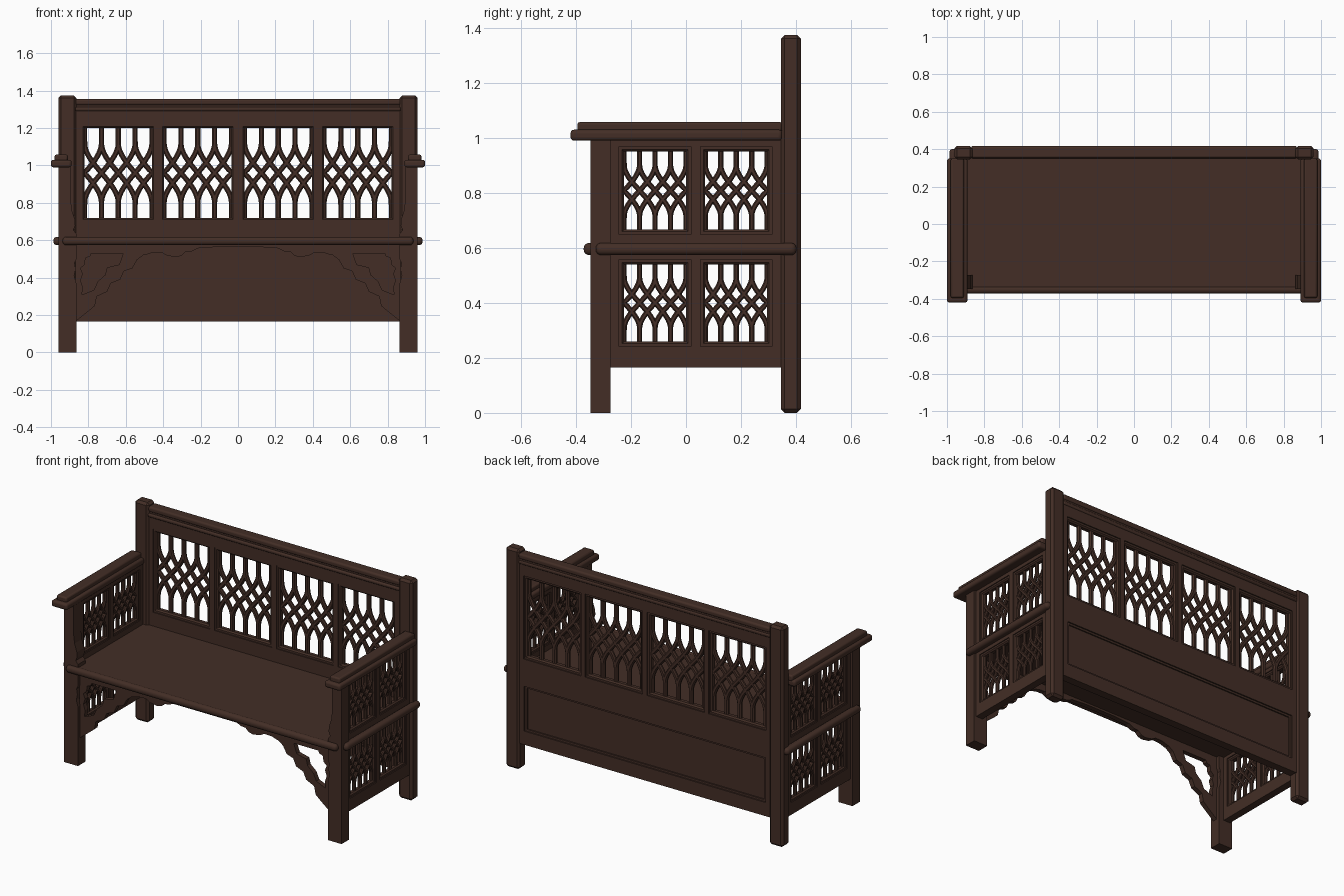
import bpy, bmesh, math
from mathutils import Vector

if "Cube" in bpy.data.objects:
    bpy.data.objects.remove(bpy.data.objects["Cube"])

wood = bpy.data.materials.new("dark_wood")
wood.diffuse_color = (0.056, 0.027, 0.019, 1)
wood.use_nodes = True
wood.node_tree.nodes["Principled BSDF"].inputs["Base Color"].default_value = wood.diffuse_color


def finish(name, bm, bevel=0.0, segs=1, mirror=False, smooth=False):
    bmesh.ops.recalc_face_normals(bm, faces=bm.faces)
    me = bpy.data.meshes.new(name)
    bm.to_mesh(me)
    bm.free()
    me.materials.append(wood)
    ob = bpy.data.objects.new(name, me)
    bpy.context.collection.objects.link(ob)
    if bevel:
        m = ob.modifiers.new("bevel", 'BEVEL')
        m.width, m.segments, m.limit_method = bevel, segs, 'ANGLE'
    if mirror:
        m = ob.modifiers.new("mirror", 'MIRROR')
        m.use_mirror_merge = False
    if smooth:
        bpy.ops.object.select_all(action='DESELECT')
        bpy.context.view_layer.objects.active = ob
        ob.select_set(True)
        bpy.ops.object.shade_smooth_by_angle(angle=math.radians(35))
    return ob


def add_box(bm, x0, x1, y0, y1, z0, z1):
    vs = bmesh.ops.create_cube(bm, size=1)["verts"]
    for v in vs:
        v.co = Vector(((x0 + x1) / 2 + v.co.x * (x1 - x0),
                       (y0 + y1) / 2 + v.co.y * (y1 - y0),
                       (z0 + z1) / 2 + v.co.z * (z1 - z0)))


def boxes(name, dims, **kw):
    bm = bmesh.new()
    for d in dims:
        add_box(bm, *d)
    return finish(name, bm, **kw)


def plate(name, pts, y0, y1, **kw):
    """Extrude an x-z outline between two y values."""
    bm = bmesh.new()
    f = bm.faces.new([bm.verts.new((x, y0, z)) for x, z in pts])
    r = bmesh.ops.extrude_face_region(bm, geom=[f])
    for v in r["geom"]:
        if isinstance(v, bmesh.types.BMVert):
            v.co.y = y1
    bmesh.ops.triangulate(bm, faces=[f for f in bm.faces if len(f.verts) > 4])
    return finish(name, bm, **kw)


def lattice(name, to_world, c, w, z0, z1, bead, depth, half, mirror):
    """Interlaced tracery with a moulded border; to_world maps (across, depth, up)."""
    bm = bmesh.new()
    n, s, h = 28, 0.17, z1 - z0
    sect = [(-1, .4), (-.5, 1), (.5, 1), (1, .4), (1, -.4), (.5, -1), (-.5, -1), (-1, -.4)]
    for a, b in ((0, 2), (2, 0), (1, 3), (3, 1), (2, 4), (4, 2), (1, -1), (3, 5)):
        path = []
        for i in range(n + 1):
            t = i / n
            k = min(max((t - s) / (1 - 2 * s), 0), 1)
            u = abs(a + (b - a) * k * k * (3 - 2 * k))
            u = 4 - abs(4 - u)
            path.append(Vector((c - w / 2 + w * u / 4, z0 + h * t)))
        rings = []
        for i, p in enumerate(path):
            d = (path[min(i + 1, n)] - path[max(i - 1, 0)]).normalized()
            nr = Vector((d.y, -d.x)) * half
            rings.append([bm.verts.new(to_world(p.x + nr.x * q, depth * r, p.y + nr.y * q))
                          for q, r in sect])
        for r0, r1 in zip(rings, rings[1:]):
            for j in range(8):
                bm.faces.new((r0[j], r0[j - 1], r1[j - 1], r1[j]))
    # border: stepped picture-frame ring
    prof = [(bead, 1.6), (bead * .4, 1.6), (0, .9), (0, -.9), (bead * .4, -1.6), (bead, -1.6)]
    corners = []
    for sx, sz in ((-1, -1), (1, -1), (1, 1), (-1, 1)):
        corners.append([bm.verts.new(to_world(c + sx * (w / 2 + o), depth * d,
                                              (z0 + z1) / 2 + sz * (h / 2 + o))) for o, d in prof])
    for i in range(4):
        p, q = corners[i - 1], corners[i]
        for j in range(6):
            bm.faces.new((p[j - 1], p[j], q[j], q[j - 1]))
    return finish(name, bm, mirror=mirror)


# posts
boxes("back_post", [(.864, .96, .345, .418, 0, 1.375)], bevel=.014, mirror=True)
plate("front_post", [(.96, 0), (.96, 1.0), (.895, 1.0), (.895, .82), (.888, .76), (.872, .71),
                     (.87, .68), (.88, .655), (.864, .635), (.864, .5), (.874, .48), (.868, .445),
                     (.876, .41), (.864, .37), (.864, 0)], -.347, -.274, mirror=True)

# seat with rounded front moulding
boxes("seat", [(-.9, .9, -.345, .38, .578, .614)])
boxes("seat_front_moulding", [(-.938, .938, -.372, -.33, .574, .618)],
      bevel=.019, segs=4, smooth=True)
boxes("side_moulding", [(.94, .987, -.328, .402, .574, .618)],
      bevel=.019, segs=4, mirror=True, smooth=True)

# armrests
boxes("armrest_lower", [(.89, 1.0, -.42, .35, .99, 1.03)], bevel=.013, segs=3,
      mirror=True, smooth=True)
boxes("armrest_upper", [(.91, .98, -.395, .35, 1.02, 1.058)], bevel=.009, segs=2,
      mirror=True, smooth=True)

# backrest frame
Y0, Y1 = .357, .408
boxes("back_frame", [
    (-.87, .87, Y0, Y1, 1.22, 1.3), (-.87, .87, Y0, Y1, .53, .70),
    (-.87, .87, Y0, Y1, .165, .25), (-.015, .015, Y0, Y1, .69, 1.23)])
boxes("back_stile", [(.412, .442, Y0, Y1, .69, 1.23), (.838, .87, Y0, Y1, .69, 1.23),
                     (.835, .87, Y0, Y1, .24, .54)], mirror=True)
boxes("back_lower_panel", [(-.84, .84, .373, .392, .24, .54)])
boxes("back_lower_panel_bead", [(-.84, .84, .365, .4, .245, .262), (-.84, .84, .365, .4, .518, .535)])
boxes("back_lower_panel_side_bead", [(.82, .84, .365, .4, .25, .53)], mirror=True)

# moulded top rail
boxes("top_rail_lower", [(-.87, .87, .348, .416, 1.29, 1.312)], bevel=.008, segs=2, smooth=True)
boxes("top_rail_core", [(-.87, .87, .36, .41, 1.3, 1.345)])
boxes("top_rail_cap", [(-.87, .87, .352, .418, 1.322, 1.355)], bevel=.011, segs=3, smooth=True)

# backrest tracery
for i, x in enumerate((.215, .64)):
    lattice(f"back_tracery_{i + 1}", lambda a, d, z: (a, .382 + d, z),
            x, .36, .72, 1.2, .02, .012, .014, True)

# side frames
X0, X1 = .898, .945
boxes("side_frame", [
    (X0, X1, -.28, .35, .165, .242), (X0, X1, -.28, .35, .558, .649),
    (X0, X1, -.28, .35, .968, 1.0), (X0, X1, -.28, -.243, .2, .99),
    (X0, X1, .018, .052, .2, .99), (X0, X1, .313, .35, .2, .99)], mirror=True)

# side tracery
for i, y in enumerate((-.1125, .1825)):
    for part, z0, z1 in (("lower", .26, .54), ("upper", .667, .95)):
        lattice(f"side_{part}_tracery_{i + 1}", lambda a, d, z: (.9215 + d, a, z),
                y, .225, z0, z1, .018, .011, .0095, True)

# scalloped apron and corner braces under the seat
AY = (-.326, -.296)
edge = [(.87, .53), (.62, .53), (.5, .52), (.46, .533), (.41, .535), (.38, .518), (.33, .51),
        (.3, .518), (.28, .538), (.25, .54), (.21, .558), (.1, .565)]
plate("apron", [(.87, .58)] + edge + [(-x, z) for x, z in reversed(edge)] + [(-.87, .58)], *AY)
plate("corner_brace", [(.87, .165), (.8, .22), (.765, .25), (.755, .3), (.7, .325), (.68, .37),
                       (.63, .39), (.61, .435), (.565, .45), (.54, .495), (.48, .54),
                       (.61, .54), (.635, .47), (.7, .455), (.71, .415), (.75, .38),
                       (.77, .335), (.83, .31), (.87, .3)], *AY, mirror=True)
plate("brace_upright", [(.87, .29), (.87, .54), (.78, .54), (.79, .515), (.815, .505), (.82, .47),
                        (.842, .45), (.83, .42), (.842, .385), (.83, .35), (.835, .3)],
      *AY, mirror=True)
